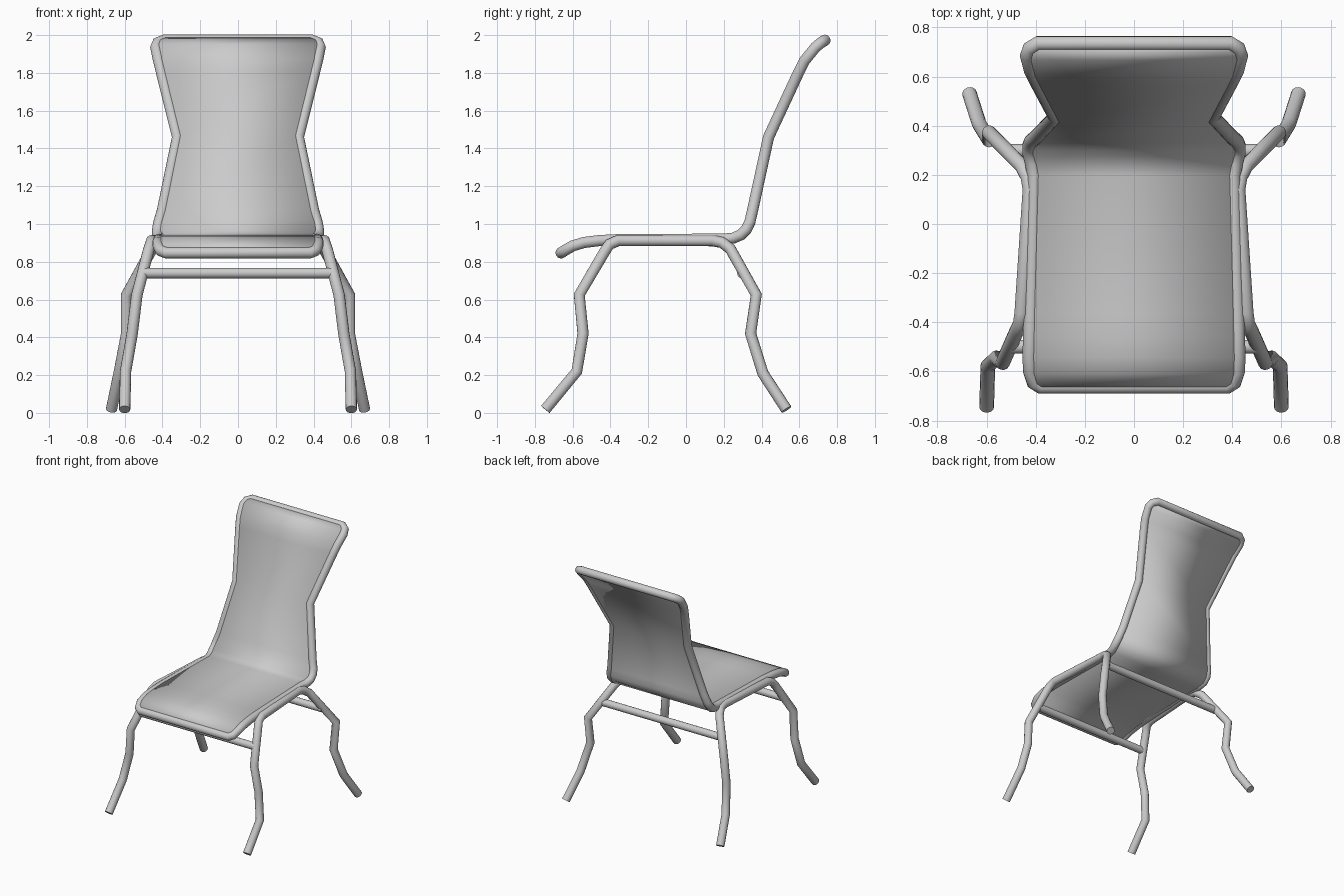
import bpy, bmesh, math

if "Cube" in bpy.data.objects:
    bpy.data.objects.remove(bpy.data.objects["Cube"])

R = 0.03  # tube radius


def smooth(ob, angle=40):
    bpy.ops.object.select_all(action='DESELECT')
    ob.select_set(True)
    bpy.context.view_layer.objects.active = ob
    bpy.ops.object.shade_smooth_by_angle(angle=math.radians(angle))


def tube(name, pts, radius=R, closed=False):
    cu = bpy.data.curves.new(name, 'CURVE')
    cu.dimensions = '3D'
    cu.bevel_depth = radius
    cu.bevel_resolution = 5
    cu.use_fill_caps = True
    sp = cu.splines.new('POLY')
    sp.points.add(len(pts) - 1)
    for p, co in zip(sp.points, pts):
        p.co = (*co, 1)
    sp.use_cyclic_u = closed
    ob = bpy.data.objects.new(name, cu)
    bpy.context.collection.objects.link(ob)
    bpy.ops.object.select_all(action='DESELECT')
    ob.select_set(True)
    bpy.context.view_layer.objects.active = ob
    bpy.ops.object.convert(target='MESH')
    ob = bpy.context.view_layer.objects.active
    smooth(ob, 50)
    return ob


# Shell outline from front lip to top of back: (half width, y, z)
outline = [
    (.38, -.662, .847), (.408, -.645, .858), (.422, -.60, .884),
    (.424, -.54, .902), (.422, -.46, .912), (.42, -.36, .917),
    (.405, .20, .920), (.415, .25, .925), (.425, .29, .942),
    (.425, .32, .972), (.418, .338, 1.01), (.40, .352, 1.07),
    (.32, .437, 1.46), (.404, .595, 1.80), (.42, .628, 1.865),
    (.435, .685, 1.935), (.425, .715, 1.96), (.39, .736, 1.973),
]

# Seat and back panel
bm = bmesh.new()
rows = [[bm.verts.new((w * t, y, z)) for t in (-1, 1)] for w, y, z in outline]
for a, b in zip(rows, rows[1:]):
    bm.faces.new((a[0], a[1], b[1], b[0]))
me = bpy.data.meshes.new("seat_panel")
bm.to_mesh(me)
bm.free()
panel = bpy.data.objects.new("seat_panel", me)
bpy.context.collection.objects.link(panel)
mod = panel.modifiers.new("thickness", 'SOLIDIFY')
mod.thickness = 0.05
mod.offset = 0
smooth(panel)

# Rim tube around the panel
tube("seat_rim", [(w, y, z) for w, y, z in outline] +
     [(-w, y, z) for w, y, z in reversed(outline)], closed=True)

# Side frames: front foot, under the seat, back foot
side = [
    (.60, -.745, .018), (.595, -.578, .22), (.56, -.545, .42),
    (.535, -.565, .625), (.475, -.43, .855), (.463, -.405, .892),
    (.457, -.36, .912), (.424, .14, .912), (.432, .19, .902),
    (.455, .235, .868), (.59, .372, .625), (.59, .342, .42),
    (.63, .407, .21), (.67, .532, .018),
]
for name, s in (("right", 1), ("left", -1)):
    tube("side_frame_" + name, [(x * s, y, z) for x, y, z in side])

# Cross bars between the legs
for name, x, y in (("front", .505, -.50), ("back", .53, .298)):
    tube(name + "_crossbar", [(-x, y, .74), (x, y, .74)], 0.028)
